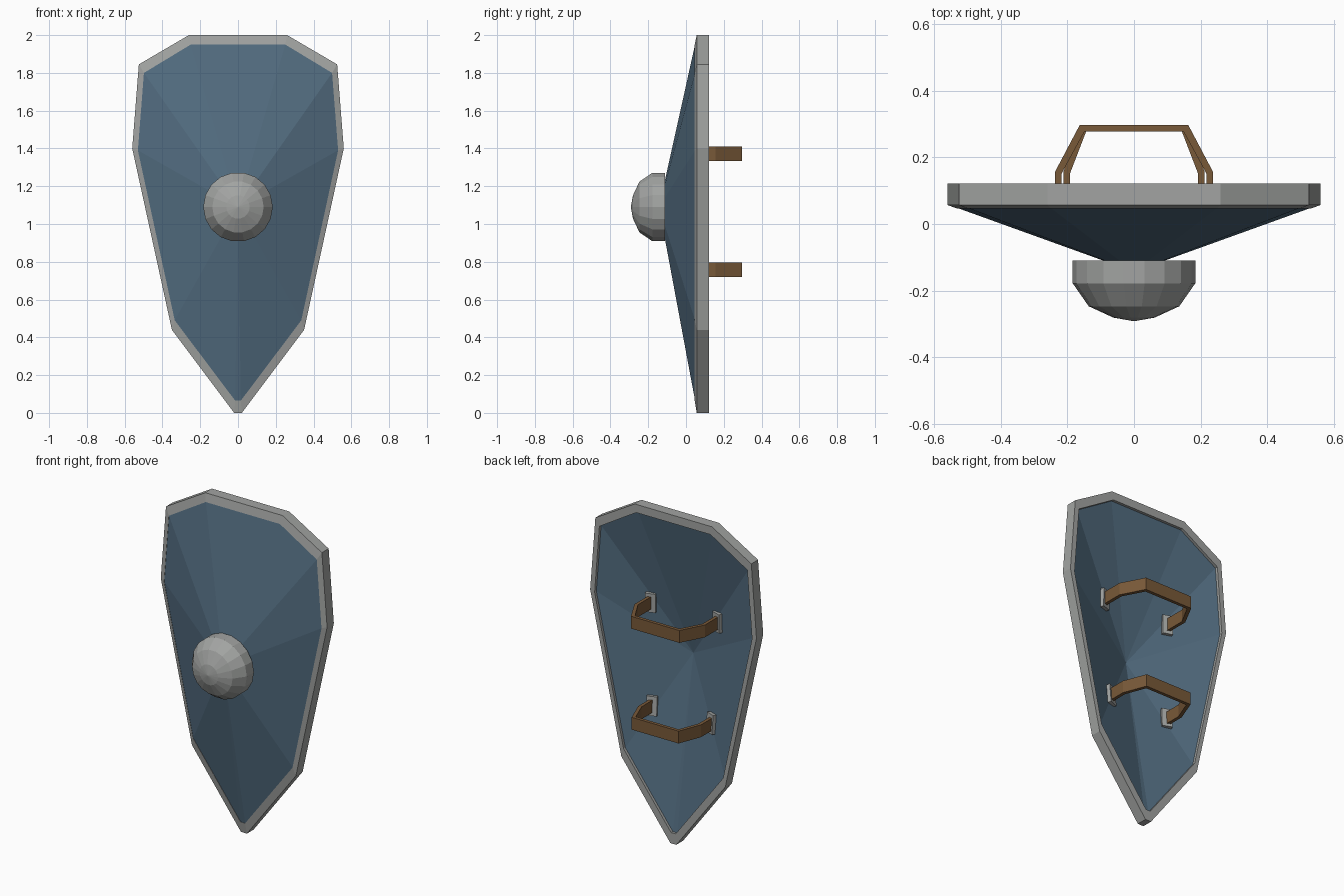
import bpy, bmesh, math
from mathutils import Vector, Matrix
from mathutils.bvhtree import BVHTree

if "Cube" in bpy.data.objects:
    bpy.data.objects.remove(bpy.data.objects["Cube"])


def material(name, rgb):
    m = bpy.data.materials.new(name)
    m.diffuse_color = (*rgb, 1)
    m.use_nodes = True
    m.node_tree.nodes["Principled BSDF"].inputs["Base Color"].default_value = m.diffuse_color
    return m


BLUE = material("blue_paint", (0.085, 0.15, 0.215))
STEEL = material("steel_grey", (0.36, 0.37, 0.36))
LEATHER = material("brown_leather", (0.19, 0.10, 0.04))


def finish(name, bm, mat):
    bmesh.ops.recalc_face_normals(bm, faces=bm.faces)
    me = bpy.data.meshes.new(name)
    bm.to_mesh(me)
    me.materials.append(mat)
    ob = bpy.data.objects.new(name, me)
    bpy.context.collection.objects.link(ob)
    return ob


def loop(bm, outline, y):
    return [bm.verts.new((x, y, z)) for x, z in outline]


def bridge(bm, a, b):
    n = len(a)
    for i in range(n):
        j = (i + 1) % n
        bm.faces.new((a[i], a[j], b[j], b[i]))


def fan(bm, ring, tip):
    for i in range(len(ring)):
        bm.faces.new((ring[i], ring[(i + 1) % len(ring)], tip))


def mirrored(half):
    return half + [(-x, z) for x, z in reversed(half)]


OUTER = mirrored([(0.26, 2.0), (0.525, 1.845), (0.56, 1.40), (0.35, 0.44), (0.02, 0.0)])
INNER = mirrored([(0.25, 1.95), (0.498, 1.80), (0.53, 1.39), (0.335, 0.49), (0.015, 0.065)])
CENTRE_Z = 1.09

# Metal rim, slightly bevelled at the front
bm = bmesh.new()
rings = [loop(bm, OUTER, 0.057), loop(bm, INNER, 0.046), loop(bm, INNER, 0.122), loop(bm, OUTER, 0.122)]
for i in range(4):
    bridge(bm, rings[i], rings[(i + 1) % 4])
finish("rim", bm, STEEL)

# Faceted dished board: a shallow pyramid in front, hollow behind
bm = bmesh.new()
front, back = loop(bm, INNER, 0.048), loop(bm, INNER, 0.105)
fan(bm, front, bm.verts.new((0, -0.143, CENTRE_Z)))
fan(bm, back, bm.verts.new((0, -0.07, CENTRE_Z)))
bridge(bm, front, back)
finish("board", bm, BLUE)
board_tree = BVHTree.FromBMesh(bm)

# Domed boss
bm = bmesh.new()
SIDES = 18
rings = []
for r, y in [(0.184, -0.11), (0.184, -0.178), (0.136, -0.247), (0.062, -0.281)]:
    circle = [(r * math.cos(math.tau * i / SIDES), CENTRE_Z + r * math.sin(math.tau * i / SIDES))
              for i in range(SIDES)]
    rings.append(loop(bm, circle, y))
for a, b in zip(rings, rings[1:]):
    bridge(bm, a, b)
fan(bm, rings[-1], bm.verts.new((0, -0.292, CENTRE_Z)))
bm.faces.new(rings[0])
finish("boss", bm, STEEL)


# Strap handles with foot plates lying on the back of the board
def handle(label, z, foot_x, top_x):
    height, t = 0.075, 0.02
    foot, normal, _, _ = board_tree.ray_cast(Vector((foot_x - t / 2, 1, z)), Vector((0, -1, 0)))
    y0 = foot.y
    outer = [(foot_x, y0), (foot_x, 0.157), (top_x, 0.297)]
    inner = [(foot_x - t, y0), (foot_x - t, 0.152), (top_x - 0.014, 0.277)]
    outer, inner = mirrored(outer), mirrored(inner)
    bm = bmesh.new()
    rows = [[bm.verts.new((x, y, z + s * height / 2)) for x, y in path]
            for path, s in ((outer, -1), (outer, 1), (inner, 1), (inner, -1))]
    for k in range(4):
        a, b = rows[k], rows[(k + 1) % 4]
        for i in range(5):
            bm.faces.new((a[i], a[i + 1], b[i + 1], b[i]))
    for end in (0, -1):
        bm.faces.new([row[end] for row in rows])
    finish(label + "_handle", bm, LEATHER)

    for side, word in ((1, "right"), (-1, "left")):
        bm = bmesh.new()
        n = Vector((side * normal.x, normal.y, normal.z))
        up = (Vector((0, 0, 1)) - n * n.z).normalized()
        across = up.cross(n)
        rot = Matrix((across, up, n)).transposed().to_4x4()
        spot = Vector((side * foot.x, foot.y, foot.z)) + n * 0.008
        bmesh.ops.create_cube(bm, size=1, matrix=Matrix.Translation(spot) @ rot
                              @ Matrix.Diagonal((0.06, 0.115, 0.026, 1)))
        finish(label + "_foot_plate_" + word, bm, STEEL)


handle("upper", 1.372, 0.237, 0.163)
handle("lower", 0.758, 0.212, 0.158)
